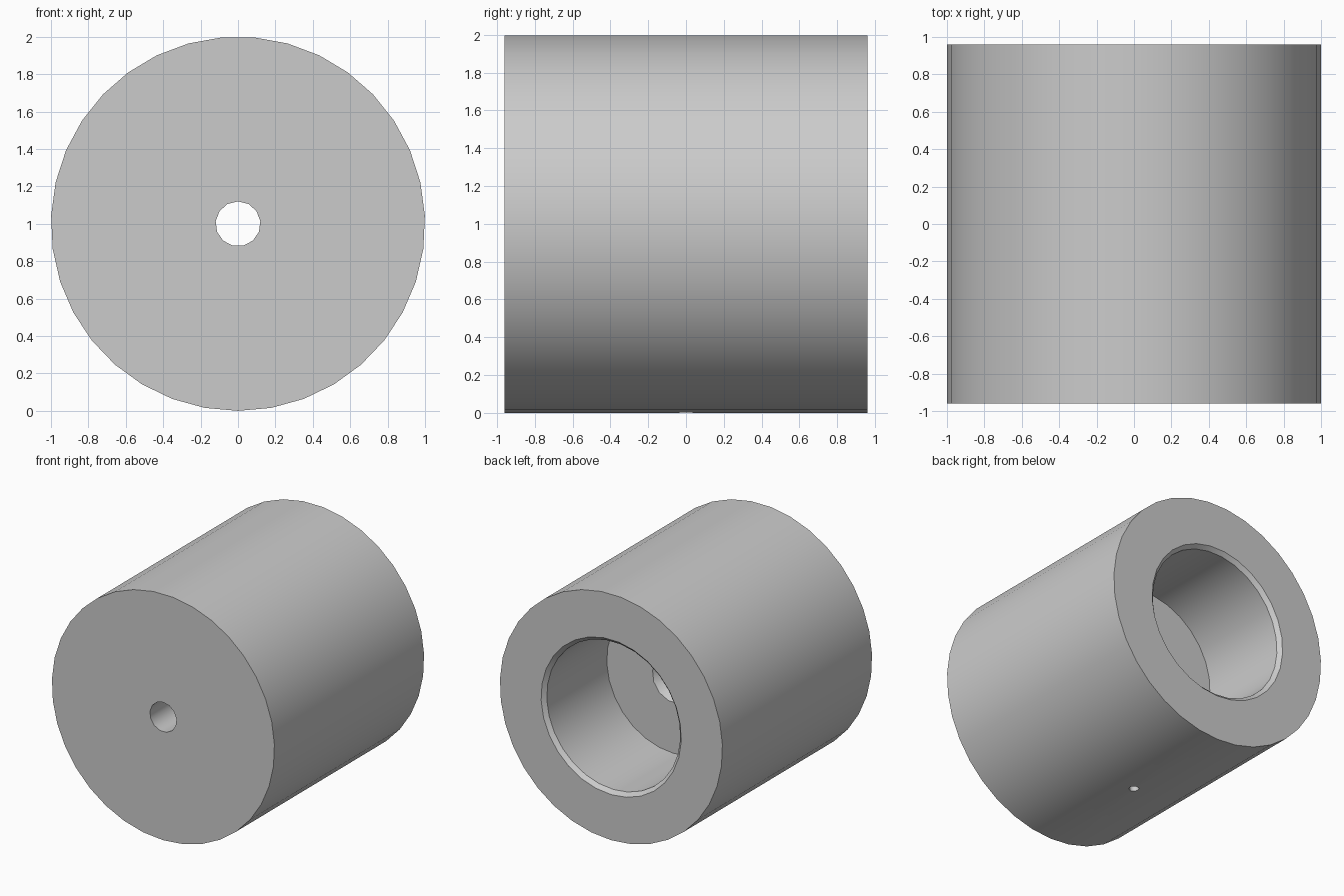
import bpy
import bmesh
from math import sin, cos, pi

if "Cube" in bpy.data.objects:
    bpy.data.objects.remove(bpy.data.objects["Cube"], do_unlink=True)

# Single plain grey material
grey = bpy.data.materials.new("plain grey")
grey.use_nodes = True
colour = (0.6, 0.6, 0.6, 1)
grey.diffuse_color = colour
grey.node_tree.nodes["Principled BSDF"].inputs["Base Color"].default_value = colour


def lathe(name, profile, sides, start, axis="Y"):
    """Closed solid of revolution from (position along axis, radius) pairs."""
    bm = bmesh.new()
    rings = []
    for pos, radius in profile:
        ring = []
        for i in range(sides):
            a = start + 2 * pi * i / sides
            u, v = radius * cos(a), radius * sin(a)
            ring.append(bm.verts.new((u, pos, 1 + v) if axis == "Y" else (u, v, pos)))
        rings.append(ring)
    for low, high in zip(rings, rings[1:]):
        for i in range(sides):
            j = (i + 1) % sides
            bm.faces.new((low[i], low[j], high[j], high[i]))
    bm.faces.new(rings[0])
    bm.faces.new(rings[-1])
    bmesh.ops.recalc_face_normals(bm, faces=bm.faces)
    mesh = bpy.data.meshes.new(name)
    bm.to_mesh(mesh)
    bm.free()
    mesh.materials.append(grey)
    obj = bpy.data.objects.new(name, mesh)
    bpy.context.collection.objects.link(obj)
    return obj


# Solid body, with a vertex at the very bottom
body = lathe("cylinder_body", [(-0.96, 1), (0.96, 1)], 35, -pi / 2)

cutters = [
    # Wide blind bore from the back, chamfered at its mouth
    lathe("bore_cutter", [(0.16, 0.6), (0.93, 0.6), (1.0, 0.67)], 29, -pi / 2),
    # Narrow through hole, countersunk inside the bore
    lathe("axle_hole_cutter", [(-1.1, 0.12), (0.09, 0.12), (0.2, 0.23)], 13, pi / 2),
    # Small radial hole from below into the through hole
    lathe("set_screw_hole_cutter", [(-0.1, 0.037), (1.0, 0.037)], 12, 0, "Z"),
]

bpy.ops.object.select_all(action="DESELECT")
bpy.context.view_layer.objects.active = body
body.select_set(True)
for cutter in cutters:
    cutter.hide_render = True
    mod = body.modifiers.new(cutter.name, "BOOLEAN")
    mod.operation = "DIFFERENCE"
    mod.solver = "EXACT"
    mod.object = cutter
    bpy.ops.object.modifier_apply(modifier=mod.name)
for cutter in cutters:
    bpy.data.objects.remove(cutter, do_unlink=True)

# Smooth walls with crisp rims
bpy.ops.object.shade_smooth_by_angle(angle=0.6)
